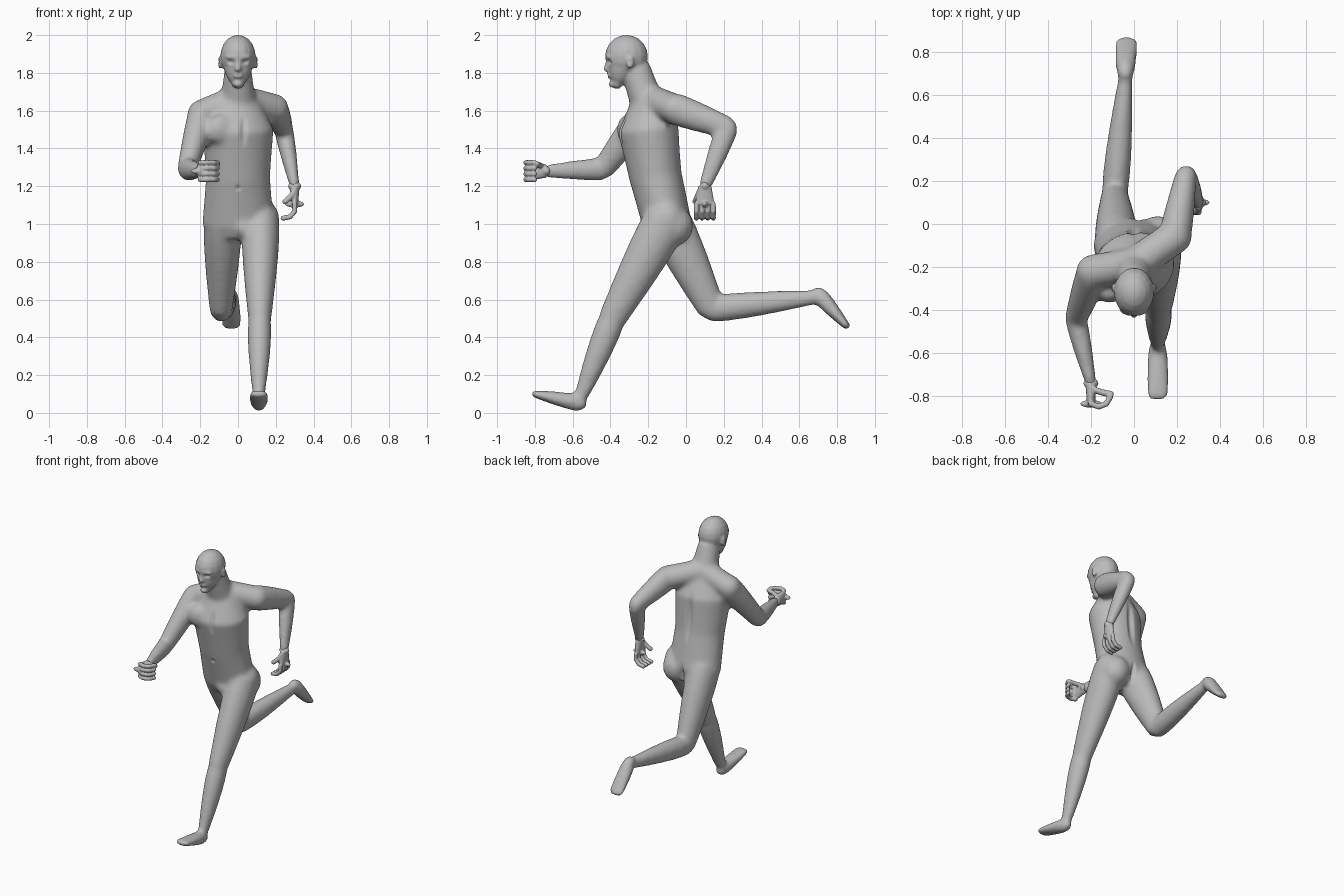
import bpy, bmesh, math
from mathutils import Vector, Matrix, kdtree

cube = bpy.data.objects.get("Cube")
if cube:
    bpy.data.objects.remove(cube, do_unlink=True)

X, Y, Z = Vector((1, 0, 0)), Vector((0, 1, 0)), Vector((0, 0, 1))


def spin(degrees):
    return Matrix.Rotation(math.radians(degrees), 4, 'Z')


def mix(start, end, t):
    return start + (end - start) * t


def ball(bm, centre, radii, turn=0):
    """Ellipsoid, turned about z."""
    place = Matrix.Translation(centre) @ spin(turn) @ Matrix.Diagonal((*radii, 1))
    bmesh.ops.create_uvsphere(bm, u_segments=16, v_segments=10, radius=1, matrix=place)


def loft(bm, centres, sizes, hints, sides=16):
    """Closed elliptic tube; each size is (radius along hint, other radius)."""
    rings = []
    last = len(centres) - 1
    for i, (centre, (wide, deep), hint) in enumerate(zip(centres, sizes, hints)):
        along = (centres[min(i + 1, last)] - centres[max(i - 1, 0)]).normalized()
        across = (hint - along * hint.dot(along)).normalized()
        normal = along.cross(across)
        ring = []
        for k in range(sides):
            angle = math.tau * k / sides
            offset = across * wide * math.cos(angle) + normal * deep * math.sin(angle)
            ring.append(bm.verts.new(centre + offset))
        rings.append(ring)
    for low, high in zip(rings, rings[1:]):
        for k in range(sides):
            n = (k + 1) % sides
            bm.faces.new((low[k], low[n], high[n], high[k]))
    bm.faces.new(rings[0][::-1])
    bm.faces.new(rings[-1])


def bone(bm, start, end, first, final, bulge=0, hint=X):
    """Tapered limb segment with rounded ends and a muscle swelling."""
    start, end = Vector(start), Vector(end)
    steps = 7
    centres, sizes = [], []
    for i in range(steps):
        t = i / (steps - 1)
        swell = bulge * math.sin(math.pi * t ** .7)
        centres.append(mix(start, end, t))
        sizes.append([mix(a, b, t) + swell for a, b in zip(first, final)])
    loft(bm, centres, sizes, [hint] * steps)
    for tip, (wide, deep) in ((start, first), (end, final)):
        ball(bm, tip, (wide, min(wide, deep), min(wide, deep)))


def finger(bm, base, along, palm, start, curl, radius, step):
    """Three knuckles, each turned further towards the palm."""
    point = base
    for joint in range(3):
        angle = math.radians(start + curl * joint)
        target = point + (along * math.cos(angle) + palm * math.sin(angle)) * step
        bone(bm, point, target, (radius, radius), (radius, radius), hint=along.cross(palm))
        point = target


def hand(name, wrist, along, thumb, palm, start):
    """Palm, four curled fingers and a thumb."""
    bm = bmesh.new()
    knuckles = wrist + along * .095
    bone(bm, wrist, knuckles, (.035, .026), (.052, .018), hint=thumb)
    for i in range(4):
        finger(bm, knuckles + thumb * (.045 - .03 * i), along, palm, start, 40, .0135, .038)
    finger(bm, wrist + along * .02 + thumb * .025, mix(along, thumb, .3), palm,
           start / 2 + 20, 10, .015, .034)
    finish(name, fuse(bm, .005, 3))


def fuse(bm, voxel, rounds):
    """Melt overlapping parts into one smooth skin."""
    bmesh.ops.recalc_face_normals(bm, faces=bm.faces)
    mesh = bpy.data.meshes.new("fused")
    bm.to_mesh(mesh)
    bm.free()
    ob = bpy.data.objects.new("fused", mesh)
    bpy.context.collection.objects.link(ob)
    remesh = ob.modifiers.new("skin", 'REMESH')
    remesh.mode = 'VOXEL'
    remesh.voxel_size = voxel
    soft = ob.modifiers.new("soften", 'SMOOTH')
    soft.factor = .5
    soft.iterations = rounds
    graph = bpy.context.evaluated_depsgraph_get()
    out = bmesh.new()
    out.from_mesh(ob.evaluated_get(graph).to_mesh())
    bpy.data.objects.remove(ob, do_unlink=True)
    bpy.data.meshes.remove(mesh)
    return out


def finish(name, bm):
    """Smooth-shaded grey object from a finished skin."""
    mesh = bpy.data.meshes.new(name)
    bm.to_mesh(mesh)
    bm.free()
    mesh.polygons.foreach_set("use_smooth", [True] * len(mesh.polygons))
    mesh.materials.append(grey)
    bpy.context.collection.objects.link(bpy.data.objects.new(name, mesh))


grey = bpy.data.materials.new("plain grey")
grey.use_nodes = True
colour = (.5, .5, .5, 1)
grey.diffuse_color = colour
grey.node_tree.nodes["Principled BSDF"].inputs["Base Color"].default_value = colour

bm = bmesh.new()

# Torso: (y, z, half width, half depth), twisting from hips to shoulders
torso = [(-.1, .92, .15, .1), (-.1, 1, .19, .13), (-.16, 1.25, .17, .14),
         (-.2, 1.5, .19, .16), (-.2, 1.67, .11, .08)]
loft(bm, [Vector((0, y, z)) for y, z, wide, deep in torso],
     [(wide, deep) for y, z, wide, deep in torso],
     [spin(mix(-10, 20, i / 4)) @ X for i in range(5)], 32)
# Neck, chest, buttocks and groin
bone(bm, (0, -.2, 1.62), (0, -.27, 1.83), (.1, .09), (.07, .08))
for x, y in ((-.085, -.31), (.085, -.25)):
    ball(bm, (x, y, 1.5), (.09, .05, .08), 20)
ball(bm, (.11, -.07, .99), (.1, .11, .11))
ball(bm, (-.075, -.05, .99), (.1, .09, .11))
ball(bm, (.03, -.2, .98), (.05, .05, .055))

# Legs: the left one reaches forward, the right one kicks back
left_leg = ((.12, -.1, 1.03), (.115, -.39, .5), (.11, -.55, .1),
            (.11, -.56, .05), (.11, -.8, .1))
right_leg = ((-.08, -.1, 1.03), (-.09, .135, .55), (-.04, .67, .61),
             (-.04, .7, .63), (-.035, .85, .46))
for hip, knee, ankle, heel, toe in (left_leg, right_leg):
    bone(bm, hip, knee, (.1, .12), (.062, .075), .01)
    bone(bm, knee, ankle, (.06, .07), (.035, .04), .01)
    bone(bm, heel, toe, (.038, .045), (.055, .02), .006)

# Arms: the left one swings back, the right one forward
left_wrist, right_wrist = Vector((.3, .1, 1.2)), Vector((-.2, -.74, 1.28))
left_arm = ((.19, -.06, 1.61), (.24, .22, 1.51), left_wrist)
right_arm = ((-.19, -.22, 1.58), (-.27, -.44, 1.29), right_wrist)
for shoulder, elbow, wrist in (left_arm, right_arm):
    bone(bm, (0, -.19, 1.66), shoulder, (.08, .08), (.08, .08), hint=Z)
    bone(bm, shoulder, elbow, (.075, .085), (.052, .06), .004)
    bone(bm, elbow, wrist, (.05, .06), (.027, .035), .005)

bm = fuse(bm, .014, 7)

# Head: skull, face, nose, lips and chin
ball(bm, (0, -.315, 1.887), (.094, .114, .114))
bone(bm, (0, -.365, 1.745), (0, -.32, 1.89), (.035, .03), (.09, .1), .012)
bone(bm, (0, -.41, 1.865), (0, -.423, 1.82), (.01, .012), (.016, .014))
ball(bm, (0, -.408, 1.785), (.026, .014, .014))
ball(bm, (0, -.39, 1.74), (.026, .02, .018))
# Ears and brows
for side in (-1, 1):
    ball(bm, (side * .095, -.295, 1.855), (.012, .02, .034), side * 20)
    ball(bm, (side * .035, -.408, 1.885), (.034, .016, .011), side * 20)

bm = fuse(bm, .009, 2)

# Sculpted hollows: breastbone, spine, navel, cleft, mouth, eyes and ears
strokes = [((.03, -.36, 1.5), (.025, .07, .12), Y * .014),
           ((0, -.04, 1.38), (.035, .08, .22), Y * -.018),
           ((0, -.29, 1.19), (.015, .04, .02), Y * .012),
           ((.02, .03, .98), (.02, .09, .1), Y * -.02),
           ((0, -.42, 1.784), (.03, .03, .01), Y * .007)]
for side in (-1, 1):
    strokes.append(((side * .036, -.41, 1.858), (.028, .05, .018), Y * .017))
    strokes.append(((side * .105, -.3, 1.858), (.02, .014, .02), X * side * -.008))
bm.verts.ensure_lookup_table()
tree = kdtree.KDTree(len(bm.verts))
for v in bm.verts:
    tree.insert(v.co, v.index)
tree.balance()
for centre, radii, shift in strokes:
    for spot, index, distance in tree.find_range(centre, max(radii)):
        reach = sum(((s - c) / r) ** 2 for s, c, r in zip(spot, centre, radii))
        if reach < 1:
            bm.verts[index].co += shift * (1 - reach) ** 2

finish("running_body", bm)

# Hands: the left hangs open, the right makes a loose fist
hand("left_hand", left_wrist, -Z, -Y, -X, 0)
hand("right_hand", right_wrist, -Y, Z, X, 70)
